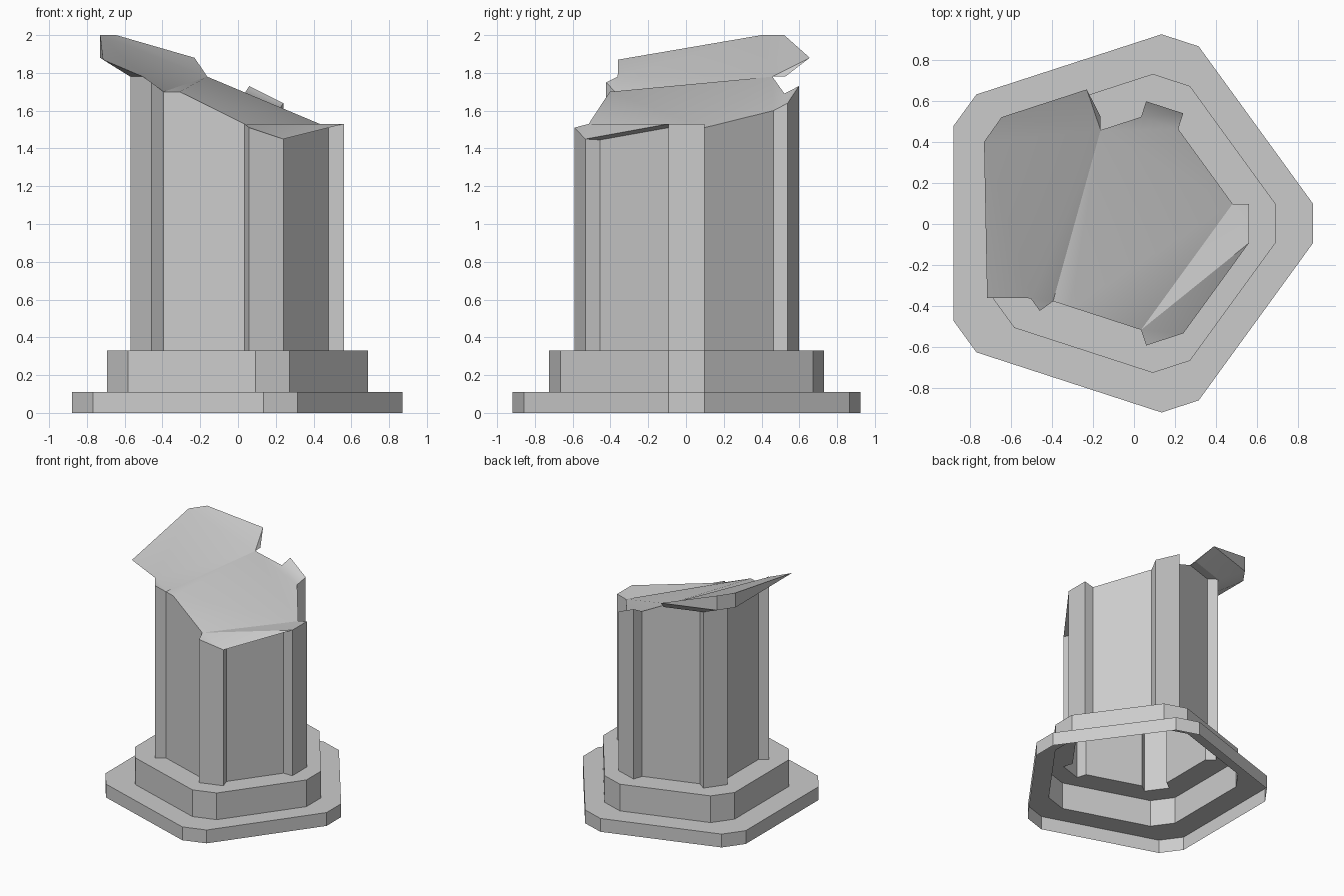
import bpy, bmesh, math
from mathutils import Vector

if "Cube" in bpy.data.objects:
    bpy.data.objects.remove(bpy.data.objects["Cube"])


def corner(k, cx, r, side, z, half=0.095):
    """Point beside pentagon corner k, offset sideways by half a pilaster width."""
    a = math.radians(72 * k)
    return Vector((cx + r * math.cos(a) - side * half * math.sin(a),
                   0.003 + r * math.sin(a) + side * half * math.cos(a), z))


def decagon(cx, r, z):
    return [corner(k, cx, r, s, z) for k in range(5) for s in (-1, 1)]


def build(name, polys, triangulate=()):
    """Mesh from polygons given as point lists; shared points are welded."""
    bm = bmesh.new()
    faces = [bm.faces.new([bm.verts.new(p) for p in poly]) for poly in polys]
    bmesh.ops.triangulate(bm, faces=[faces[i] for i in triangulate],
                          quad_method='BEAUTY', ngon_method='BEAUTY')
    bmesh.ops.remove_doubles(bm, verts=bm.verts, dist=0.0005)
    bmesh.ops.recalc_face_normals(bm, faces=bm.faces)
    top = max(bm.faces, key=lambda f: abs(f.normal.z) * f.calc_area())
    if top.normal.z < 0:
        bmesh.ops.reverse_faces(bm, faces=bm.faces)
    me = bpy.data.meshes.new(name)
    bm.to_mesh(me)
    bm.free()
    ob = bpy.data.objects.new(name, me)
    bpy.context.collection.objects.link(ob)
    bpy.context.view_layer.objects.active = ob
    ob.select_set(True)
    bpy.ops.object.shade_smooth_by_angle(angle=math.radians(30))
    ob.select_set(False)


def band(low, high):
    n = len(low)
    return [[low[i], low[(i + 1) % n], high[(i + 1) % n], high[i]] for i in range(n)]


# Shaft plan: pentagon with a projecting pilaster on each corner
SX, R_OUT, R_IN = -0.034, 0.594, 0.514
heights = [(1.51, 1.53, 1.53, 1.51), (1.60, 1.64, 1.73, 1.69), (1.78,) * 4,
           (1.78, 1.78, 1.75, 1.70), (1.53, 1.51, 1.45, 1.445)]
plan = [(R_IN, -1), (R_OUT, -1), (R_OUT, 1), (R_IN, 1)]
top = [[corner(k, SX, r, s, z) for (r, s), z in zip(plan, heights[k])] for k in range(5)]

# Extra points along the broken edge
wall_break = top[1][3].lerp(top[2][0], 0.46)
wall_break.z = 1.78
pier_break = top[3][1].lerp(top[3][2], 0.6)
pier_break.z = 1.78
front_break = top[3][3].lerp(top[4][0], 0.2)
front_break.z = 1.70

rim = []
for k in range(5):
    for j, p in enumerate(top[k]):
        rim.append(p)
        if (k, j) == (1, 3):
            rim.append(wall_break)
        elif (k, j) == (3, 1):
            rim.append(pier_break)
        elif (k, j) == (3, 3):
            rim.append(front_break)
foot = [Vector((p.x, p.y, 0.33)) for p in rim]

# Surviving piece of the flared capital
lip = top[1][2].lerp(top[2][1], 0.43)
lip.z = 1.78
tip_back = Vector((-0.23, 0.655, 1.88))
tip_front = Vector((-0.715, -0.36, 1.87))
f1, f2 = Vector((-0.645, 0.52, 1.88)), Vector((-0.73, 0.40, 1.88))
g1, g2 = Vector((-0.645, 0.52, 2.0)), Vector((-0.73, 0.40, 2.0))
a, b, c = top[2][1], top[2][2], top[3][1]
capital = [
    [wall_break, lip, a, top[2][0]], [top[2][3], b, c, top[3][0]],
    [lip, tip_back, f1, a], [a, f1, f2, b], [b, f2, tip_front, c],
    [c, tip_front, pier_break],
    [tip_back, g1, f1], [f1, g1, g2, f2], [f2, g2, tip_front]]

# Broken sloping top, folded along one crease
low_cap = [top[3][3], front_break] + top[4] + top[0] + top[1] + [wall_break]
high_cap = [wall_break, lip, tip_back, g1, g2, tip_front, pier_break, top[3][2], top[3][3]]

build("broken_shaft", [low_cap, high_cap] + band(foot, rim) + capital, triangulate=(0, 1))

# Lower plinth step: skirt and ledge, open underneath
base_low, base_high = decagon(-0.065, 0.937, 0), decagon(-0.065, 0.937, 0.11)
step_low, step_high = decagon(-0.045, 0.734, 0.11), decagon(-0.045, 0.734, 0.33)
build("lower_step", band(base_low, base_high) + band(base_high, step_low))

# Upper plinth step: ledge follows the pilasters
ledge = []
for k in range(5):
    n = (k + 1) % 5
    s = [[corner(i, SX, r, d, 0.33) for r, d in plan] for i in (k, n)]
    ledge.append([step_high[2 * k], step_high[2 * k + 1], s[0][2], s[0][1]])
    ledge.append([step_high[2 * k + 1], step_high[2 * n],
                  s[1][1], s[1][0], s[0][3], s[0][2]])
build("upper_step", band(step_low, step_high) + ledge)
